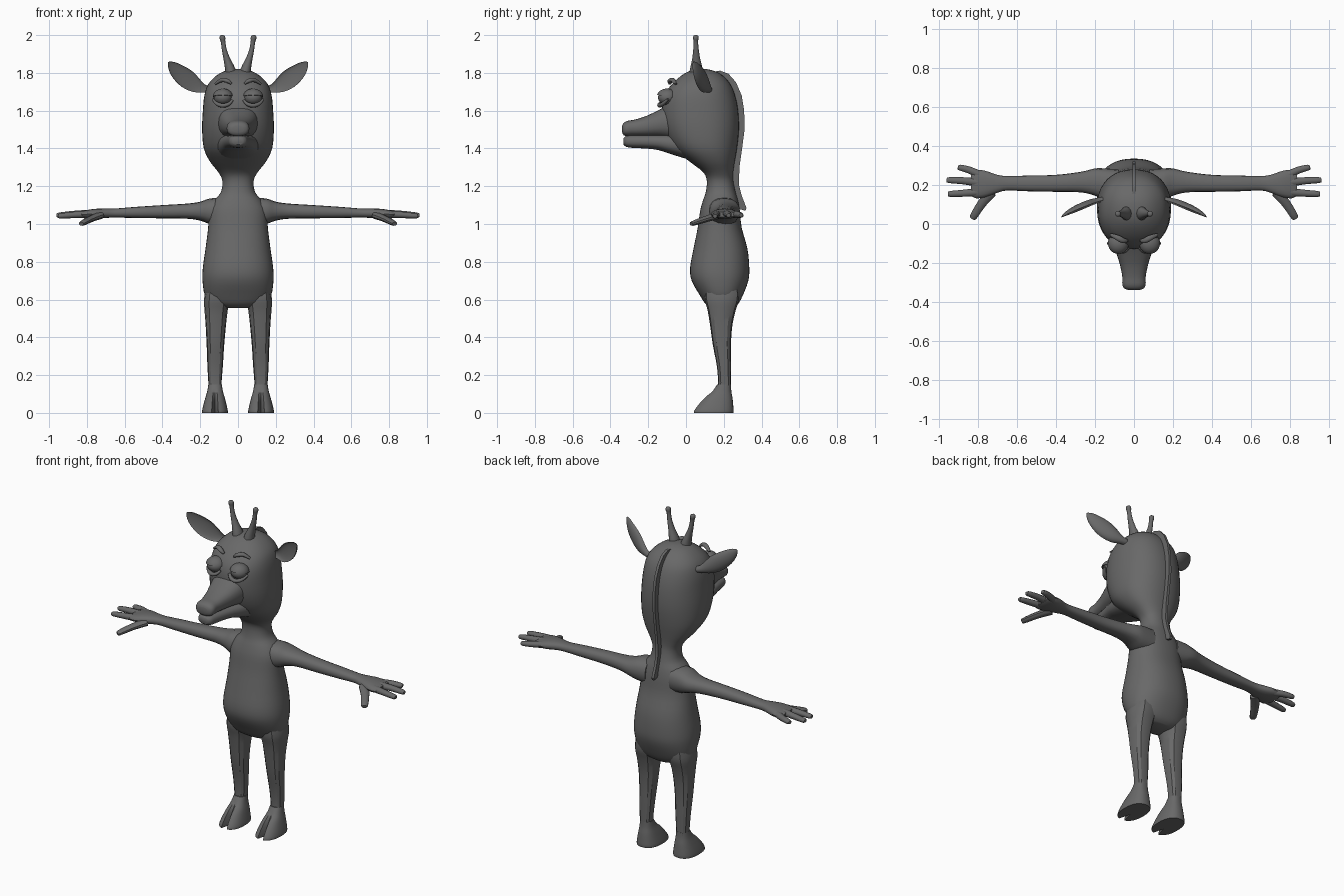
import bpy, bmesh, math
from mathutils import Vector

grey = bpy.data.materials.new("warm grey")
grey.diffuse_color = (0.14, 0.14, 0.14, 1)


def finish(name, bm, mirror=False, angle=40):
    bmesh.ops.recalc_face_normals(bm, faces=bm.faces)
    mesh = bpy.data.meshes.new(name)
    bm.to_mesh(mesh)
    bm.free()
    mesh.shade_smooth()
    mesh.set_sharp_from_angle(angle=math.radians(angle))
    mesh.materials.append(grey)
    ob = bpy.data.objects.new(name, mesh)
    bpy.context.collection.objects.link(ob)
    if mirror:
        ob.modifiers.new("mirror", 'MIRROR')
    return ob


def skin(name, rings, mirror=False, angle=40):
    """Skin a list of point rings and cap both ends."""
    bm = bmesh.new()
    rows = [[bm.verts.new(p) for p in ring] for ring in rings]
    n = len(rows[0])
    for a, b in zip(rows, rows[1:]):
        for k in range(n):
            bm.faces.new((a[k], a[(k + 1) % n], b[(k + 1) % n], b[k]))
    bm.faces.new(rows[0])
    bm.faces.new(rows[-1])
    return finish(name, bm, mirror, angle)


def smooth_rows(rows, steps):
    """Catmull-Rom interpolation of rows of numbers."""
    out = []
    for i in range(len(rows) - 1):
        p = [rows[max(i - 1, 0)], rows[i], rows[i + 1], rows[min(i + 2, len(rows) - 1)]]
        for s in range(steps):
            t = s / steps
            out.append([0.5 * (2 * b + (c - a) * t + (2 * a - 5 * b + 4 * c - d) * t * t
                               + (3 * b - a - 3 * c + d) * t ** 3) for a, b, c, d in zip(*p)])
    return out + [list(rows[-1])]


def loft_rings(axis, rows, seg=32, power=2.2, steps=3):
    """Rows are (position on axis, min a, max a, min b, max b)."""
    rings = []
    for t, a0, a1, b0, b1 in smooth_rows(rows, steps):
        ring = []
        for k in range(seg):
            c, s = math.cos(math.tau * k / seg), math.sin(math.tau * k / seg)
            a = (a0 + a1) / 2 + (a1 - a0) / 2 * math.copysign(abs(c) ** (2 / power), c)
            b = (b0 + b1) / 2 + (b1 - b0) / 2 * math.copysign(abs(s) ** (2 / power), s)
            ring.append({'X': (t, a, b), 'Y': (a, t, b), 'Z': (a, b, t)}[axis])
        rings.append(ring)
    return rings


def limb(name, rows, up=(0, 0, 1), seg=12, steps=3, dish=False):
    """Mirrored tube through rows of (x, y, z, radius along up, side radius)."""
    rows = smooth_rows(rows, steps)
    pts = [Vector(r[:3]) for r in rows]
    rings = []
    for i, r in enumerate(rows):
        d = (pts[min(i + 1, len(pts) - 1)] - pts[max(i - 1, 0)]).normalized()
        u = Vector(up)
        u = (u - d * u.dot(d)).normalized()
        v = u.cross(d)
        ring = []
        for k in range(seg):
            c, s = math.cos(math.tau * k / seg), math.sin(math.tau * k / seg)
            if dish and s < 0:
                s = -0.45 * s
            ring.append(pts[i] + u * r[3] * c + v * r[4] * s)
        rings.append(ring)
    return skin(name, rings, True)


# Torso, neck and head in one skin
body = [(0.555, .08, .14, .25), (0.575, .14, .105, .275), (0.62, .175, .075, .30),
        (0.70, .188, .03, .33), (0.77, .186, .022, .335), (0.87, .172, .04, .325),
        (0.98, .158, .062, .295), (1.07, .152, .075, .285), (1.125, .125, .09, .275),
        (1.17, .09, .105, .262), (1.23, .083, .11, .25), (1.275, .105, .09, .25),
        (1.33, .148, .02, .258), (1.40, .181, -.065, .27), (1.50, .19, -.115, .28),
        (1.60, .186, -.128, .276), (1.68, .178, -.115, .26), (1.74, .158, -.075, .235),
        (1.785, .115, -.025, .195), (1.81, .07, .02, .15), (1.82, .025, .06, .11)]
skin("body_and_head", loft_rings('Z', [(z, -w, w, a, b) for z, w, a, b in body], 40, 2.25))

# Snout: upper half and lower jaw meet at the mouth crease
upper = [(.05, .13, 1.42, 1.62), (-.09, .105, 1.45, 1.625), (-.15, .09, 1.46, 1.60),
         (-.21, .072, 1.463, 1.572), (-.27, .06, 1.465, 1.553), (-.31, .06, 1.465, 1.546),
         (-.33, .05, 1.47, 1.535), (-.338, .03, 1.485, 1.52)]
lower = [(.05, .13, 1.33, 1.49), (-.08, .10, 1.37, 1.48), (-.15, .08, 1.392, 1.476),
         (-.22, .064, 1.40, 1.474), (-.28, .053, 1.403, 1.472), (-.315, .045, 1.408, 1.468),
         (-.33, .028, 1.42, 1.455)]
for name, rows in (("upper_snout", upper), ("lower_jaw", lower)):
    skin(name, loft_rings('Y', [(y, -w, w, a, b) for y, w, a, b in rows], 24, 2.4))

# Eyes, upper lids, lower lids and brows
def eye_part(name, size, centre, upper_only=False):
    bm = bmesh.new()
    bmesh.ops.create_uvsphere(bm, u_segments=24, v_segments=14, radius=1)
    if upper_only:
        bmesh.ops.bisect_plane(bm, geom=bm.verts[:] + bm.edges[:] + bm.faces[:],
                               plane_co=(0, 0, 0.05), plane_no=(0, 0.2, 1), clear_inner=True)
        bmesh.ops.holes_fill(bm, edges=[e for e in bm.edges if e.is_boundary])
    for v in bm.verts:
        v.co = Vector([a * s + c for a, s, c in zip(v.co, size, centre)])
    finish(name, bm, True)


eye_part("eye", (.048, .048, .04), (.08, -.10, 1.67))
eye_part("upper_lid", (.054, .055, .045), (.08, -.10, 1.672), True)
limb("lower_lid", [(.03, -.125, 1.655, .006, .008), (.05, -.138, 1.635, .01, .012),
                   (.08, -.138, 1.627, .011, .013), (.11, -.122, 1.636, .01, .012),
                   (.132, -.095, 1.66, .006, .008)])
limb("brow", [(.035, -.085, 1.742, .006, .008), (.055, -.085, 1.757, .011, .014),
              (.085, -.07, 1.762, .011, .014), (.12, -.055, 1.742, .006, .008)])

# Horns with small knobs
limb("horn", [(.035, .055, 1.78, .04, .032), (.042, .055, 1.82, .034, .027),
              (.058, .054, 1.87, .022, .018), (.072, .053, 1.92, .015, .013),
              (.079, .052, 1.965, .012, .012), (.082, .052, 1.982, .015, .015),
              (.083, .052, 1.995, .013, .013), (.083, .052, 2.0, .006, .006)], up=(0, 1, 0))

# Dished leaf-shaped ears
limb("ear", [(.14, .12, 1.71, .018, .02), (.18, .112, 1.718, .022, .024),
             (.225, .095, 1.737, .042, .03), (.27, .077, 1.768, .052, .03),
             (.315, .06, 1.803, .045, .024), (.35, .045, 1.837, .027, .014),
             (.368, .036, 1.856, .005, .004)], up=(-.5, .3, .8), seg=20, dish=True)

# Mane: thin crest down the back of head and neck
outline = [(.14, 1.805), (.18, 1.812), (.225, 1.795), (.265, 1.75), (.295, 1.68), (.308, 1.60),
           (.31, 1.50), (.297, 1.40), (.283, 1.30), (.28, 1.21), (.295, 1.15), (.32, 1.085),
           (.315, 1.07), (.28, 1.08), (.25, 1.15), (.235, 1.23), (.235, 1.30), (.25, 1.45),
           (.255, 1.60), (.23, 1.70), (.18, 1.775)]
bm = bmesh.new()
face = bm.faces.new([bm.verts.new((-.008, y, z)) for y, z in outline])
moved = bmesh.ops.extrude_face_region(bm, geom=[face])["geom"]
bmesh.ops.translate(bm, vec=(.016, 0, 0), verts=[v for v in moved if isinstance(v, bmesh.types.BMVert)])
finish("mane", bm, angle=35)

# Arms running into flat palms
arm = [(.08, .12, .28, .99, 1.14), (.15, .125, .285, 1.0, 1.135), (.20, .145, .285, 1.018, 1.118),
       (.27, .162, .268, 1.028, 1.108), (.40, .165, .252, 1.03, 1.10), (.55, .168, .248, 1.032, 1.09),
       (.65, .172, .246, 1.034, 1.082), (.70, .16, .252, 1.032, 1.082), (.76, .138, .272, 1.028, 1.08),
       (.81, .132, .278, 1.03, 1.072), (.835, .145, .265, 1.037, 1.065)]
skin("arm", loft_rings('X', arm, 16, 2.4), True)

# Fingers and thumb
fingers = {"outer_finger": ((.78, .245, 1.052), (.84, .275, 1.05), (.895, .29, 1.046)),
           "middle_finger": ((.79, .212, 1.055), (.88, .222, 1.052), (.952, .225, 1.046)),
           "inner_finger": ((.79, .165, 1.052), (.87, .158, 1.048), (.945, .154, 1.042)),
           "thumb": ((.73, .165, 1.045), (.78, .105, 1.026), (.825, .035, 1.003))}
for name, (a, b, c) in fingers.items():
    r = .024 if name == "thumb" else .019
    tip = Vector(c) + (Vector(c) - Vector(b)).normalized() * .008
    limb(name, [(*a, .02, r * 1.2), (*b, .017, r), (*c, .013, r * .8), (*tip, .004, .005)], seg=10)

# Legs, slightly faceted
leg = [(.10, .088, .155, .165, .238), (.16, .087, .157, .17, .238), (.25, .08, .162, .163, .238),
       (.36, .073, .166, .142, .238), (.46, .064, .171, .128, .245), (.54, .055, .177, .115, .262),
       (.60, .045, .18, .10, .28), (.66, .05, .17, .10, .28)]
skin("leg", loft_rings('Z', leg, 12, 2.6), True, 32)

# Cloven feet: the front middle point of each ring is pulled back
foot = [(0, .054, .19, .04, .25), (.012, .054, .19, .042, .252), (.04, .06, .184, .062, .25),
        (.08, .07, .173, .098, .246), (.115, .08, .163, .14, .24), (.15, .086, .157, .165, .238)]
rings = loft_rings('Z', foot, 32, 2.4)
for ring in rings:
    x, y, z = ring[24]
    ring[24] = (x, y + max(0, .07 * (1 - z / .125)), z)
skin("foot", rings, True)
